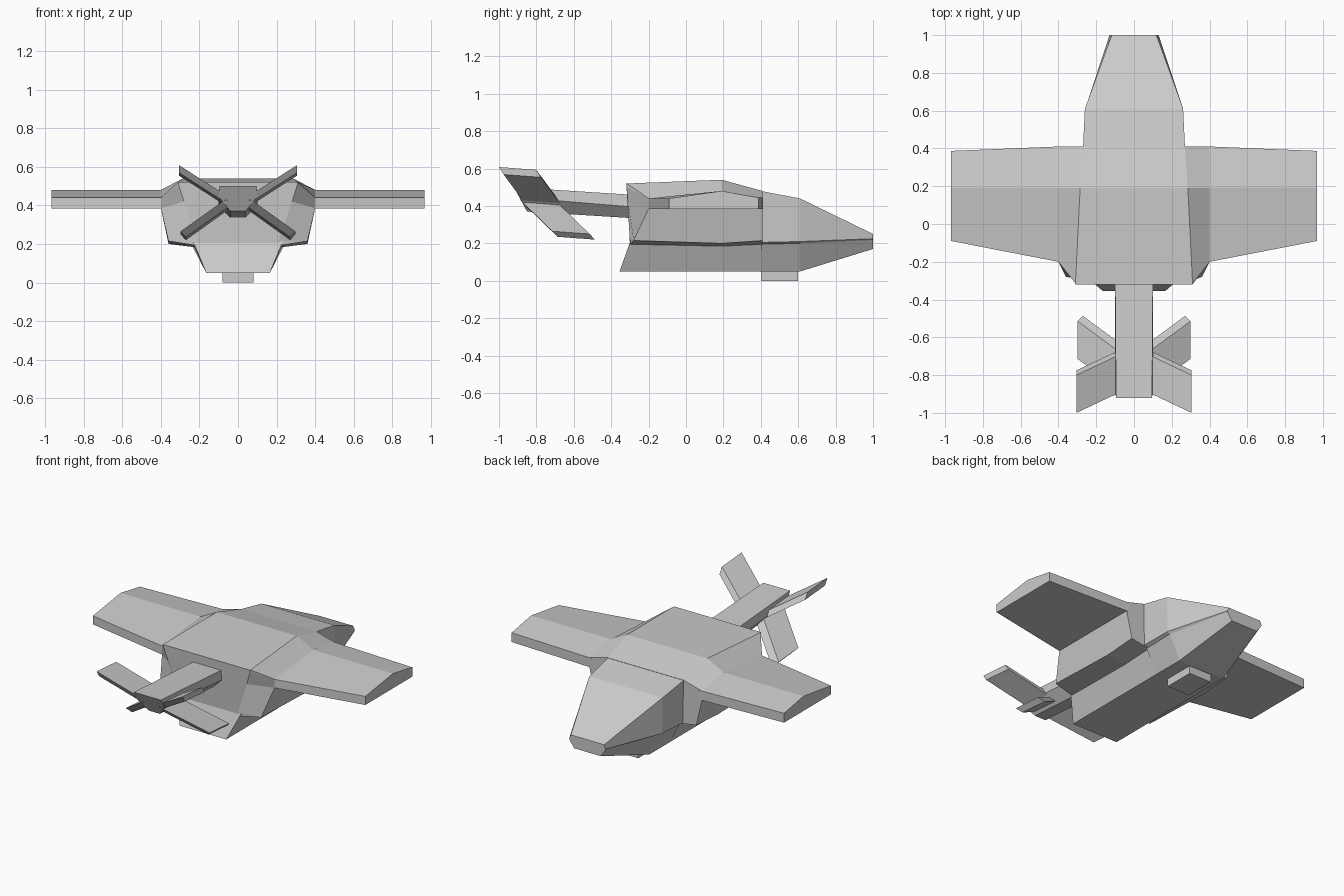
import bpy, bmesh

if "Cube" in bpy.data.objects:
    bpy.data.objects.remove(bpy.data.objects["Cube"])


def loft(name, rings, mirror=False):
    """Skin a list of equal-length rings and cap both ends."""
    bm = bmesh.new()
    rows = [[bm.verts.new(p) for p in ring] for ring in rings]
    n = len(rows[0])
    for a, b in zip(rows, rows[1:]):
        for i in range(n):
            j = (i + 1) % n
            bm.faces.new((a[i], a[j], b[j], b[i]))
    bm.faces.new(rows[0])
    bm.faces.new(rows[-1][::-1])
    bmesh.ops.recalc_face_normals(bm, faces=bm.faces)
    mesh = bpy.data.meshes.new(name)
    bm.to_mesh(mesh)
    bm.free()
    ob = bpy.data.objects.new(name, mesh)
    bpy.context.collection.objects.link(ob)
    if mirror:
        mod = ob.modifiers.new("mirror", 'MIRROR')
        mod.use_mirror_merge = False
    return ob


def both(half):
    """Complete a right-hand half section with its mirror image."""
    return half + [(-x, y, z) for x, y, z in reversed(half)]


def at(y, *xz):
    return both([(x, y, z) for x, z in xz])


# Wide upper body with a bevelled shoulder and tapered rear
loft("upper_body", [
    both([(.31, -.32, .52), (.306, -.318, .50), (.28, -.31, .42), (.21, -.30, .215), (.20, -.30, .195)]),
    both([(.31, -.315, .52), (.40, -.20, .44), (.40, -.20, .385), (.36, -.28, .215), (.235, -.295, .195)]),
    at(.19, (.285, .54), (.40, .48), (.40, .385), (.36, .20), (.24, .185)),
    at(.41, (.27, .48), (.40, .445), (.40, .385), (.36, .215), (.24, .195)),
])

# Lower hull
loft("lower_hull", [
    both([(.235, -.295, .22), (.165, -.355, .05)]),
    at(.19, (.24, .21), (.165, .05)),
    at(.42, (.24, .22), (.165, .05)),
])

# Nose section
loft("nose", [
    at(.40, (.27, .48), (.265, .205), (.24, .195), (.165, .05)),
    at(.61, (.26, .44), (.258, .21), (.24, .20), (.165, .05)),
    at(1.0, (.118, .25), (.13, .225), (.128, .218), (.095, .17)),
])

# Sensor block under the hull
loft("belly_block", [at(y, (.08, .07), (.08, 0)) for y in (.40, .60)])

# Tail boom
loft("tail_boom", [
    at(-.29, (.10, .46), (.10, .395), (.04, .335)),
    both([(.095, -.92, .50), (.10, -.89, .445), (.04, -.85, .37)]),
])


# Wings
def wing_section(x, back, front):
    return [(x, back, .385), (x, back, .44), (x, .19, .48),
            (x, front, .445), (x, front, .385)]


loft("wing", [wing_section(.38, -.204, .411), wing_section(.968, -.09, .387)], mirror=True)


# Crossed tail fins
def fin_section(x, back, z, dx, dy, dz):
    front = back + .20
    return [(x, back, z), (x, front, z - .015),
            (x + dx, front + dy, z - .015 + dz), (x + dx, back + dy, z + dz)]


loft("upper_fin", [fin_section(.05, -.88, .445, 0, .025, -.04),
                   fin_section(.305, -1.0, .608, 0, .025, -.04)], mirror=True)
loft("lower_fin", [fin_section(.06, -.89, .435, -.028, .028, -.03),
                   fin_section(.298, -.715, .265, -.028, .028, -.03)], mirror=True)
